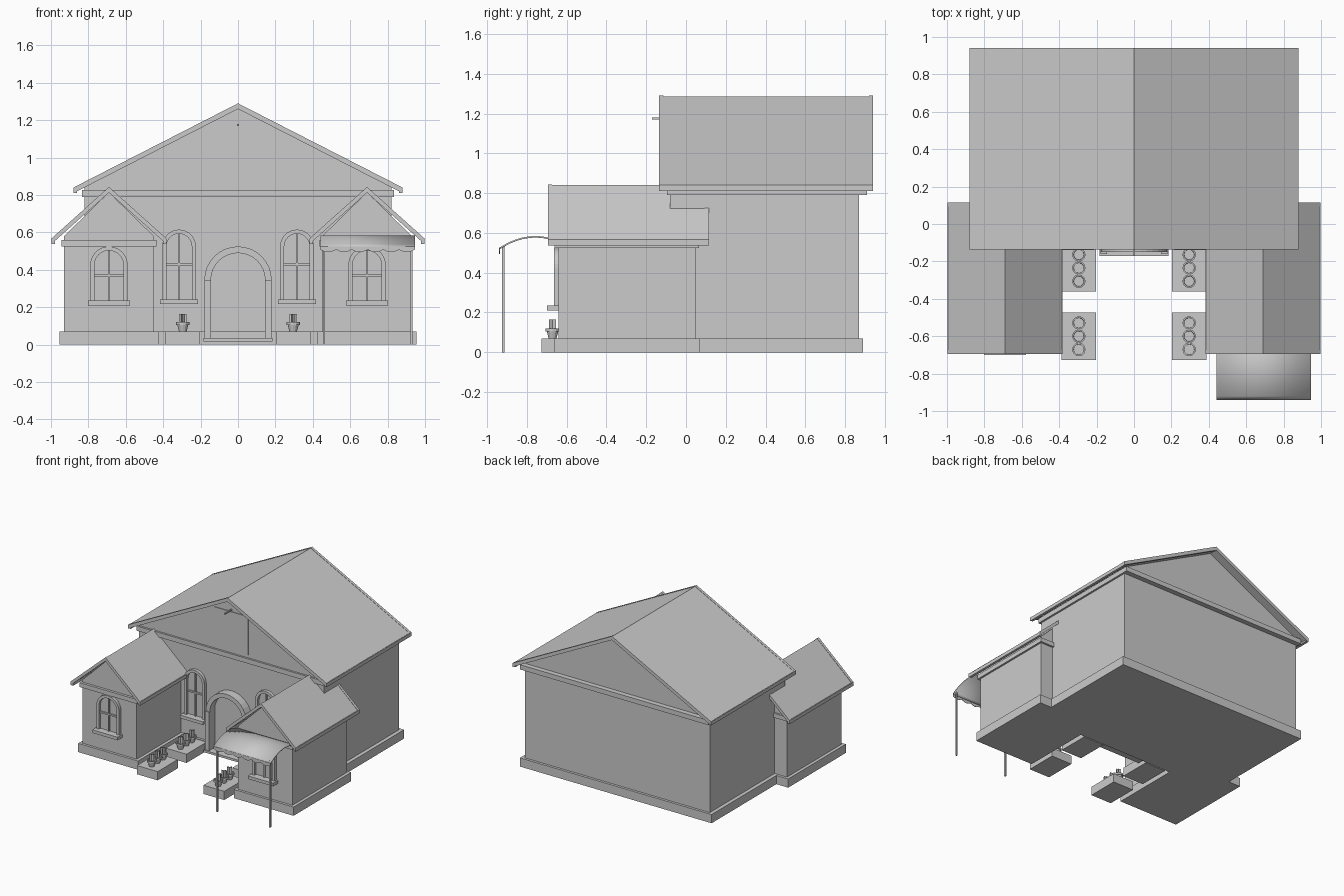
import bpy, bmesh, math

cube = bpy.data.objects.get("Cube")
if cube:
    bpy.data.objects.remove(cube, do_unlink=True)

grey = bpy.data.materials.new("plain_grey")
grey.use_nodes = True
COLOUR = (0.6, 0.6, 0.6, 1)
grey.diffuse_color = COLOUR
grey.node_tree.nodes["Principled BSDF"].inputs["Base Color"].default_value = COLOUR


def finish(name, bm, smooth=False):
    bmesh.ops.recalc_face_normals(bm, faces=bm.faces)
    mesh = bpy.data.meshes.new(name)
    bm.to_mesh(mesh)
    bm.free()
    mesh.materials.append(grey)
    for p in mesh.polygons:
        p.use_smooth = smooth
    ob = bpy.data.objects.new(name, mesh)
    bpy.context.collection.objects.link(ob)
    return ob


def prism(name, outline, y0, y1):
    """Extrude an (x, z) outline from y0 to y1."""
    bm = bmesh.new()
    face = bm.faces.new([bm.verts.new((x, y0, z)) for x, z in outline])
    ext = bmesh.ops.extrude_face_region(bm, geom=[face])
    moved = [v for v in ext["geom"] if isinstance(v, bmesh.types.BMVert)]
    bmesh.ops.translate(bm, verts=moved, vec=(0, y1 - y0, 0))
    return finish(name, bm)


def box(name, x0, x1, y0, y1, z0, z1):
    return prism(name, [(x0, z0), (x1, z0), (x1, z1), (x0, z1)], y0, y1)


def arch(cx, r, z0, zc, n=16):
    """Outline of a round-headed opening, from bottom right to bottom left."""
    top = [(cx + r * math.cos(math.pi * i / n), zc + r * math.sin(math.pi * i / n))
           for i in range(n + 1)]
    return [(cx + r, z0)] + top + [(cx - r, z0)]


def arch_frame(name, cx, r, width, z0, zc, y0, y1):
    prism(name, arch(cx, r, z0, zc) + arch(cx, r - width, z0, zc)[::-1], y0, y1)


def chevron(cx, half, eave, apex, thick):
    return [(cx - half, eave), (cx, apex), (cx + half, eave),
            (cx + half, eave - thick), (cx, apex - thick), (cx - half, eave - thick)]


def gable_roof(name, cx, half, eave, apex, y0, y1):
    prism(name + "_roof", chevron(cx, half - 0.004, eave, apex - 0.003, 0.024), y0, y1)
    for end, ya, yb in (("front", y0 - 0.005, y0 + 0.016), ("back", y1 - 0.016, y1 + 0.005)):
        prism(f"{name}_{end}_bargeboard", chevron(cx, half, eave, apex, 0.03), ya, yb)
    for side, s in (("left", 1), ("right", -1)):
        x = cx + s * half
        box(f"{name}_{side}_eave", min(x, x - s * 0.02), max(x, x - s * 0.02),
            y0, y1, eave - 0.03, eave - 0.002)


def window(name, cx, r, zs, zc, wall, bar_z):
    sill = r + 0.012
    inner = r - 0.022
    arch_frame(name + "_frame", cx, r, 0.022, zs, zc, wall - 0.025, wall + 0.01)
    prism(name + "_glass", arch(cx, inner, zs, zc), wall - 0.004, wall + 0.004)
    box(name + "_upright_bar", cx - 0.006, cx + 0.006, wall - 0.015, wall, zs, zc + inner)
    box(name + "_cross_bar", cx - inner, cx + inner, wall - 0.015, wall, bar_z - 0.006, bar_z + 0.006)
    box(name + "_sill", cx - sill, cx + sill, wall - 0.06, wall + 0.01, zs - 0.025, zs)


# Main hall
HALL, WING = -0.08, -0.64
prism("hall_walls", [(-0.82, 0.03), (0.82, 0.03), (0.82, 0.85), (0, 1.268), (-0.82, 0.85)], HALL, 0.87)
box("hall_plinth", -0.85, 0.85, -0.1, 0.89, 0, 0.07)
box("hall_cornice", -0.835, 0.835, -0.095, 0.91, 0.79, 0.828)
gable_roof("hall", 0, 0.88, 0.84, 1.29, -0.13, 0.935)
box("loft_hatch", -0.15, 0.15, HALL - 0.006, HALL, 0.855, 1.16)
box("hoist_hook", -0.005, 0.005, -0.17, HALL, 1.17, 1.18)

# Entrance
arch_frame("door_surround", 0, 0.18, 0.035, 0.03, 0.345, -0.15, HALL)
prism("door", arch(0, 0.145, 0.03, 0.345), HALL - 0.006, HALL)
box("door_step", -0.185, 0.185, -0.17, HALL, 0.018, 0.035)
for side, s in (("left", 1), ("right", -1)):
    box(side + "_door_pillar", s * 0.1625 - 0.0175, s * 0.1625 + 0.0175, -0.16, HALL, 0.03, 0.345)

    # Side wings
    cx = s * 0.69
    prism(side + "_wing_walls", [(cx - 0.24, 0.03), (cx + 0.24, 0.03), (cx + 0.24, 0.58),
                                 (cx, 0.815), (cx - 0.24, 0.58)], WING, 0.05)
    box(side + "_wing_plinth", cx - 0.265, cx + 0.265, -0.66, 0.07, 0, 0.07)
    box(side + "_wing_cornice", cx - 0.255, cx + 0.255, -0.66, 0.065, 0.525, 0.56)
    gable_roof(side + "_wing", cx, 0.308, 0.567, 0.843, -0.69, 0.11)
    window(side + "_wing_window", cx, 0.1, 0.235, 0.425, WING, 0.37)
    window(side + "_hall_window", s * 0.315, 0.09, 0.242, 0.525, HALL, 0.43)

# Flower boxes with pots
def flower_pot(name, x, y):
    bm = bmesh.new()
    rings = []
    for r, z in ((0.02, 0.07), (0.029, 0.105), (0.036, 0.105), (0.036, 0.12), (0.028, 0.12), (0.027, 0.11)):
        rings.append([bm.verts.new((x + r * math.cos(a), y + r * math.sin(a), z))
                      for a in (math.tau * i / 12 for i in range(12))])
    for low, high in zip(rings, rings[1:]):
        for i in range(12):
            j = (i + 1) % 12
            bm.faces.new((low[i], low[j], high[j], high[i]))
    bm.faces.new(rings[0])
    bm.faces.new(rings[-1])
    finish(name, bm)
    # Crossed upright leaves
    bm = bmesh.new()
    for a in (0, math.pi / 3, -math.pi / 3):
        dx, dy = 0.02 * math.cos(a), 0.02 * math.sin(a)
        bm.faces.new([bm.verts.new((x + k * dx, y + k * dy, z))
                      for k, z in ((-1, 0.11), (1, 0.11), (1, 0.165), (-1, 0.165))])
    finish(name + "_leaves", bm)


for side, s in (("left", 1), ("right", -1)):
    for place, yc in (("rear", -0.235), ("front", -0.6)):
        x = s * 0.295
        box(f"{side}_{place}_flower_box", x - 0.092, x + 0.092, yc - 0.127, yc + 0.127, 0, 0.07)
        for k in (-1, 0, 1):
            flower_pot(f"{side}_{place}_pot_{k + 2}", x, yc + 0.071 * k)

# Awning canopy: arched sheet across the left wing
bm = bmesh.new()
rows = []
for i in range(17):
    t = i / 16
    y, z = -0.94 + 0.3 * t, 0.525 + 0.035 * t + 0.16 * t * (1 - t)
    rows.append([bm.verts.new((x, y, z)) for x in (0.44, 0.945)])
for a, b in zip(rows, rows[1:]):
    bm.faces.new((a[0], a[1], b[1], b[0]))
awning = finish("awning_canopy", bm, smooth=True)
solid = awning.modifiers.new("thickness", "SOLIDIFY")
solid.thickness = 0.008

# Scalloped valance and posts
steps = 48
edge = [(0.44 + 0.505 * i / steps, 0.508 - 0.014 * abs(math.sin(math.pi * i / 8)))
        for i in range(steps + 1)]
prism("awning_valance", edge + [(0.945, 0.526), (0.44, 0.526)], -0.94, -0.936)
for side, x in (("left", 0.928), ("right", 0.46)):
    box(side + "_awning_post", x - 0.006, x + 0.006, -0.924, -0.912, 0, 0.535)
